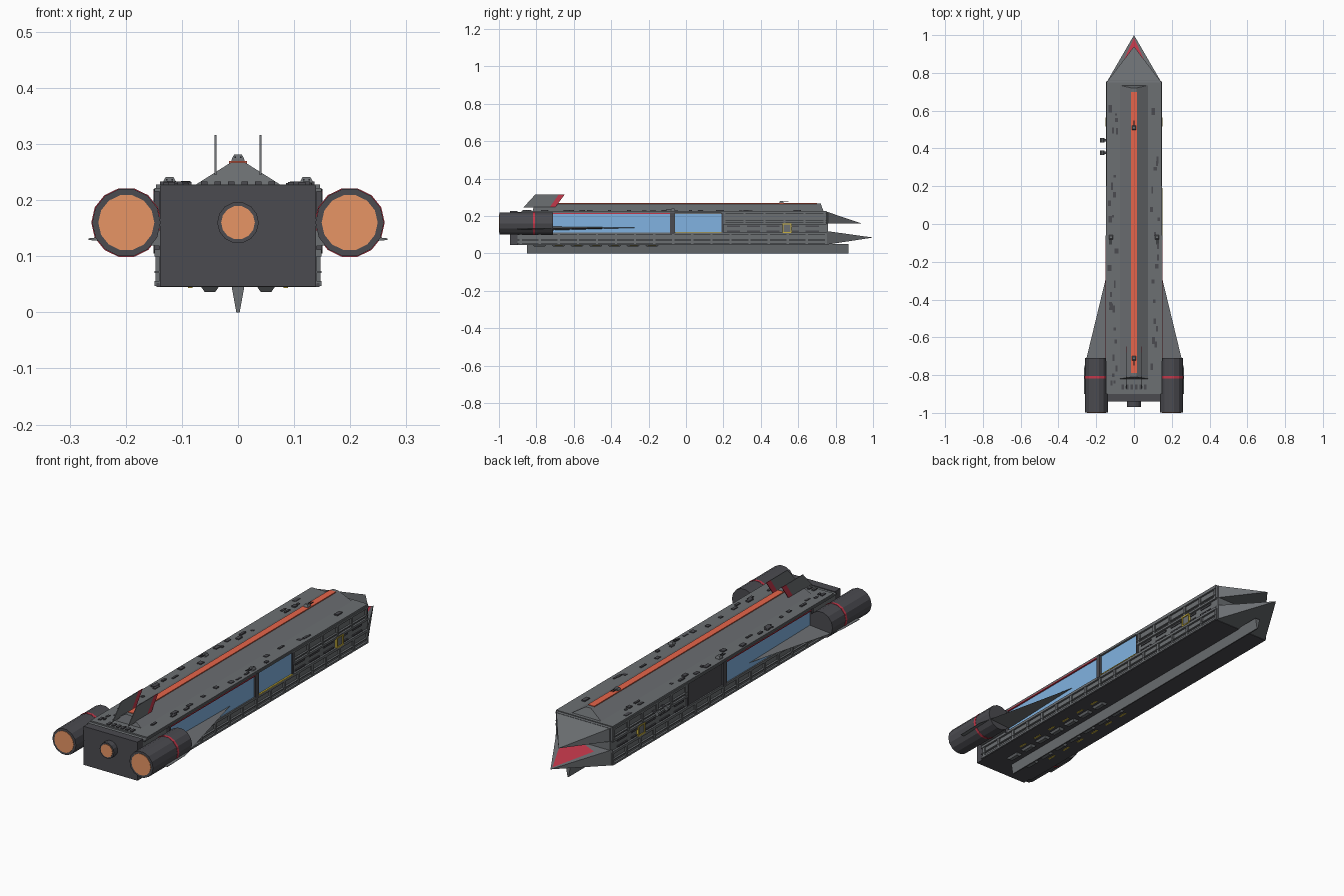
import bpy, bmesh, math, random
from mathutils import Matrix, Vector

if "Cube" in bpy.data.objects:
    bpy.data.objects.remove(bpy.data.objects["Cube"])

random.seed(4)

def mat(name, r, g, b):
    m = bpy.data.materials.new(name)
    m.diffuse_color = (r, g, b, 1)
    m.use_nodes = True
    m.node_tree.nodes["Principled BSDF"].inputs["Base Color"].default_value = m.diffuse_color
    return m

HULL = mat("hull_grey", .15, .16, .17)
DARK = mat("dark_grey", .07, .07, .08)
RED = mat("red", .55, .04, .07)
ORANGE = mat("orange", .8, .13, .07)
GLOW = mat("engine_glow", .8, .3, .13)
BLUE = mat("window_blue", .22, .45, .75)
YELLOW = mat("yellow", .6, .45, .05)

def finish(name, bm, m):
    bmesh.ops.recalc_face_normals(bm, faces=bm.faces)
    me = bpy.data.meshes.new(name)
    bm.to_mesh(me)
    bm.free()
    me.materials.append(m)
    ob = bpy.data.objects.new(name, me)
    bpy.context.collection.objects.link(ob)
    return ob

def boxes(name, spans, m=HULL):
    """One object from boxes given as (x0, x1, y0, y1, z0, z1)."""
    bm = bmesh.new()
    for x0, x1, y0, y1, z0, z1 in spans:
        mx = Matrix.Translation(((x0 + x1) / 2, (y0 + y1) / 2, (z0 + z1) / 2)) @ \
            Matrix.Diagonal((abs(x1 - x0), abs(y1 - y0), abs(z1 - z0), 1))
        bmesh.ops.create_cube(bm, size=1, matrix=mx)
    return finish(name, bm, m)

def solid(name, pts, m=HULL):
    """Convex solid around a few points."""
    bm = bmesh.new()
    for p in pts:
        bm.verts.new(p)
    bmesh.ops.convex_hull(bm, input=bm.verts)
    bmesh.ops.dissolve_limit(bm, angle_limit=.01, verts=bm.verts, edges=bm.edges)
    return finish(name, bm, m)

def sheet(name, pts, m):
    bm = bmesh.new()
    bm.faces.new([bm.verts.new(p) for p in pts])
    return finish(name, bm, m)

def drum(name, x, z, y0, y1, r, m, n=14):
    """Cylinder along y."""
    bm = bmesh.new()
    mx = Matrix.Translation((x, (y0 + y1) / 2, z)) @ Matrix.Rotation(math.pi / 2, 4, 'X') \
        @ Matrix.Rotation(math.pi / n, 4, 'Z')
    bmesh.ops.create_cone(bm, cap_ends=True, segments=n, radius1=r, radius2=r,
                          depth=y1 - y0, matrix=mx)
    return finish(name, bm, m)

# Hull and stern plate
boxes("hull", [(-.14, .14, -.9, .76, .05, .222), (-.146, .146, -.88, .75, .218, .228)])
boxes("stern_block", [(-.139, .139, -.94, -.9, .046, .226)], DARK)
boxes("belly_plate", [(-.145, .145, -.9, .75, .045, .052)], DARK)

# Split prow with a red tongue patch
solid("upper_prow", [(s * .145, .75, z) for s in (-1, 1) for z in (.16, .224)] + [(0, .94, .16)])
solid("lower_prow", [(s * .145, .75, z) for s in (-1, 1) for z in (.047, .12)] + [(0, 1, .085)])
tongue = lambda x, y: (x, y, .1215 - .14 * (y - .75))
sheet("prow_red_patch", [tongue(0, .985), tongue(-.085, .8), tongue(0, .765), tongue(.085, .8)], RED)

# Dorsal ridge with orange stripe, and keel
solid("dorsal_ridge", [(s * x, y, z) for s in (-1, 1)
      for x, y, z in ((.078, -.82, .226), (.078, .735, .226), (.013, -.81, .267), (.013, .72, .267))])
boxes("ridge_stripe", [(-.016, .016, -.79, .7, .262, .2695)], ORANGE)
solid("keel", [(s * x, y, z) for s in (-1, 1) for y in (-.85, .87) for x, z in ((.012, .05), (.003, 0))])

def sided(x0, x1, y0, y1, z0, z1, sides=(-1, 1)):
    return [(s * x0, s * x1, y0, y1, z0, z1) for s in sides]

# Side rails and ribs
rails, ribs = [], []
for z0, z1 in ((.047, .056), (.07, .074), (.1, .112)):
    rails += sided(.138, .149, -.9, .75, z0, z1)
for z0, z1 in ((.155, .165), (.176, .18), (.21, .22)):
    rails += sided(.138, .149, .2, .75, z0, z1)
rails += sided(.138, .149, -.9, .2, .215, .222)
for i in range(17):
    y = -.89 + i * .102
    ribs += sided(.138, .147, y, y + .012, .05, .105)
for i in range(6):
    y = .2 + i * .107
    ribs += sided(.138, .147, y, y + .012, .16, .215)
boxes("side_rails", rails)
boxes("side_ribs", ribs)
lower = []
for i in range(5):
    y = .22 + i * .105
    lower += sided(.138, .146, y, y + .07, .116, .122) + sided(.138, .144, y, y + .07, .142, .15)
boxes("side_slats", lower, DARK)

# Bay windows: long one on both sides, short one on the right
boxes("long_windows", sided(.138, .143, -.71, -.085, .112, .212), BLUE)
boxes("short_window", sided(.138, .143, -.06, .19, .112, .212, (1,)), BLUE)
boxes("closed_bay", sided(.138, .143, -.06, .19, .112, .212, (-1,)), DARK)
boxes("window_posts", sided(.138, .151, -.085, -.062, .105, .22) + sided(.138, .149, .19, .2, .105, .22)
      + sided(.138, .15, -.725, -.71, .105, .22), DARK)
boxes("window_red_trim", sided(.138, .151, -.71, -.085, .211, .216), RED)
boxes("window_yellow_sill", sided(.138, .1505, -.06, .19, .111, .115, (1,)), YELLOW)

# Yellow framed hatch
frame = []
for a, b, c, d in ((.515, .521, .11, .16), (.559, .565, .11, .16), (.515, .565, .11, .116), (.515, .565, .154, .16)):
    frame += sided(.138, .151, a, b, c, d)
boxes("hatch_frame", frame, YELLOW)
boxes("hatch_door", sided(.138, .147, .52, .56, .115, .155))

# Docking pods on the left
for i, y in enumerate((.365, .432)):
    drum(f"docking_pod_{i}", -.168, .18, y, y + .024, .011, HULL, 10)
    boxes(f"pod_arm_{i}", [(-.168, -.138, y + .006, y + .018, .174, .186)], DARK)

# Engines
for side, s in (("left", -1), ("right", 1)):
    x = s * .199
    drum(f"{side}_engine", x, .16, -.998, -.71, .061, DARK)
    drum(f"{side}_engine_glow", x, .16, -1, -.99, .05, GLOW)
    drum(f"{side}_engine_ring", x, .16, -.818, -.806, .0625, RED)
    # Swept side wings
    solid(f"{side}_wing", [(s * a, b, c) for a, b, c in (
        (.14, -.25, .138), (.14, -.9, .118), (.14, -.9, .146),
        (.25, -.71, .132), (.266, -.77, .132), (.266, -.9, .132), (.266, -.9, .129))])
    # Tail fins with red leading edge
    xs = (s * .04 - .0015, s * .04 + .0015)
    solid(f"{side}_tail_fin", [(a, b, c) for a in xs for b, c in
          ((-.87, .245), (-.73, .245), (-.68, .316), (-.805, .316))])
    solid(f"{side}_fin_edge", [(a, b, c) for a in xs for b, c in
          ((-.73, .245), (-.7, .245), (-.648, .316), (-.68, .316))], RED)
drum("centre_engine", 0, .16, -.968, -.93, .037, DARK)
drum("centre_engine_glow", 0, .16, -.97, -.96, .03, GLOW)

# Gun turrets: tapered base with twin barrels
def turret(name, x, y, z, d):
    solid(name, [(x + a * r, y + b * r, z + h) for a in (-1, 1) for b in (-1, 1)
                 for r, h in ((.012, -.003), (.011, .006), (.007, .013))])
    boxes(name + "_barrels", [(x + a - .0015, x + a + .0015, y, y + d * .038, z + .007, z + .01)
                              for a in (-.005, .005)], DARK)

for i, (x, y, z, d) in enumerate(((0, .51, .268, 1), (0, -.71, .268, -1),
                                  (-.122, -.07, .228, -1), (.122, -.07, .228, -1))):
    turret(f"turret_{i}", x, y, z, d)

# Deck fittings scattered on both sides of the ridge
bits = []
for i in range(44):
    x = random.choice((-1, 1)) * random.uniform(.09, .13)
    y = random.uniform(-.85, .68)
    w, l = random.uniform(.004, .01), random.uniform(.006, .02)
    bits.append((x - w, x + w, y - l, y + l, .225, random.uniform(.23, .234)))
for i in range(6):
    x = -.06 + i * .024
    bits.append((x - .006, x + .006, -.875, -.85, .225, .233))
boxes("deck_fittings", bits, DARK)

# Belly blisters with yellow lights
for s in (-1, 1):
    for i in range(7):
        y = -.82 + i * .1
        solid(f"belly_blister_{i}", [(s * .05 + a * w, y + b, z) for a in (-1, 1)
              for w, b, z in ((.017, 0, .047), (.017, .075, .047), (.009, .01, .036), (.009, .065, .036))])
    boxes("belly_lights", [(s * .085 - .004, s * .085 + .004, -.7 + i * .1, -.66 + i * .1, .043, .046)
                           for i in range(6)], YELLOW)
